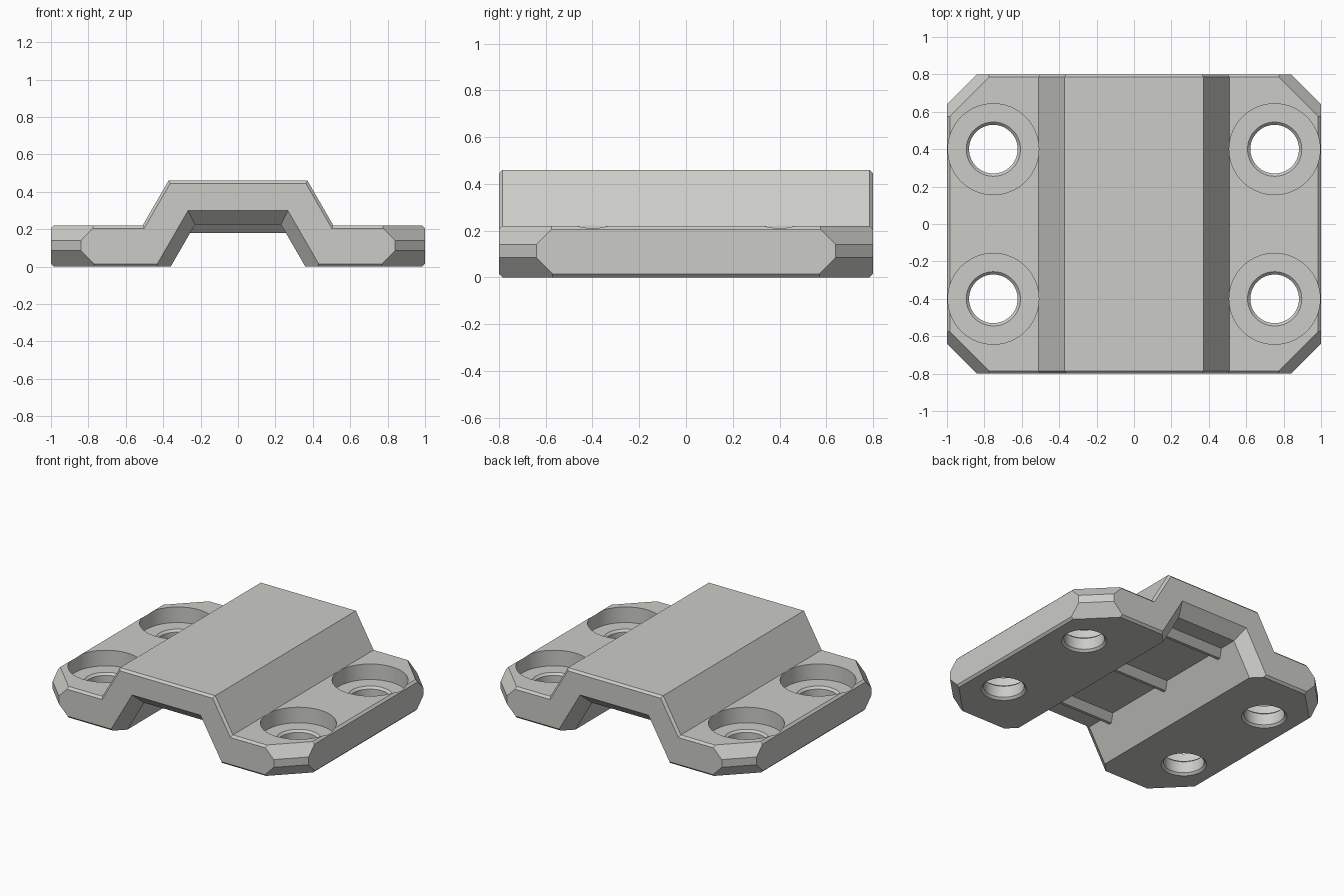
import bpy, bmesh, math
from mathutils import Vector

if "Cube" in bpy.data.objects:
    bpy.data.objects.remove(bpy.data.objects["Cube"])

T = math.tan(math.radians(30))      # lean of the hump walls
C = 0.015                           # small edge chamfer

grey = bpy.data.materials.new("warm_grey")
grey.diffuse_color = (0.6, 0.6, 0.57, 1)
grey.use_nodes = True
grey.node_tree.nodes["Principled BSDF"].inputs["Base Color"].default_value = grey.diffuse_color


def make_object(name, bm):
    bmesh.ops.recalc_face_normals(bm, faces=bm.faces)
    mesh = bpy.data.meshes.new(name)
    bm.to_mesh(mesh)
    bm.free()
    mesh.materials.append(grey)
    ob = bpy.data.objects.new(name, mesh)
    bpy.context.collection.objects.link(ob)
    return ob


def loft(bm, rings, close=False):
    """Skin a list of equal-length point loops; cap the ends unless closed."""
    vs = [[bm.verts.new(p) for p in r] for r in rings]
    n = len(rings[0])
    for a, b in zip(vs, vs[1:]):
        for i in range(n):
            j = (i + 1) % n
            bm.faces.new((a[i], a[j], b[j], b[i]))
    bm.faces.new(vs[0][::-1])
    bm.faces.new(vs[-1])


def section(y, o, f):
    """Bracket section: o insets the outer outline, f widens the channel."""
    def inner(z):
        return 0.36 + f - T * z

    def outer(z):
        return 0.637 - o / math.cos(math.radians(30)) - T * z
    ceil = 0.225 + 0.94 * f
    half = [(inner(ceil), ceil), (inner(o), o),
            (1 - C - o, o), (1 - o, C + o), (1 - o, 0.22 - C - o), (1 - C - o, 0.22 - o),
            (outer(0.22 - o), 0.22 - o), (outer(0.46 - o), 0.46 - o)]
    pts = half + [(-x, z) for x, z in reversed(half)]
    return [(x, y, z) for x, z in pts]


# Bracket body with chamfered ends and flared channel mouths
bm = bmesh.new()
half = [(0.8, C, 0.08), (0.8 - C, 0, 0.08 - C), (0.72, 0, 0)]
stations = [(-y, o, f) for y, o, f in half] + half[::-1]
loft(bm, [section(*s) for s in stations])

# Corner cuts: one upright and two sloping planes at each corner
for sx in (-1, 1):
    for sy in (-1, 1):
        for nz, d in ((0, 1.64), (1, 1.78), (-1, 1.555)):
            n = Vector((sx, sy, nz))
            res = bmesh.ops.bisect_plane(
                bm, geom=bm.verts[:] + bm.edges[:] + bm.faces[:], dist=1e-5,
                plane_co=n * d / n.length_squared, plane_no=n.normalized(), clear_outer=True)
            rim = [e for e in res["geom_cut"] if isinstance(e, bmesh.types.BMEdge)]
            bmesh.ops.holes_fill(bm, edges=rim, sides=0)
body = make_object("bracket_body", bm)

# Stepped bolt holes: counterbore, bore and chamfered bore rims
bm = bmesh.new()
bore = [(0.15, -0.01), (0.145, 0), (0.13, 0.015), (0.13, 0.095),
        (0.145, 0.11), (0.243, 0.11), (0.243, 0.25)]
N = 64
for sx in (-1, 1):
    for sy in (-1, 1):
        loft(bm, [[(sx * 0.752 + r * math.cos(2 * math.pi * i / N),
                    sy * 0.4 + r * math.sin(2 * math.pi * i / N), z) for i in range(N)]
                  for r, z in bore])
cutter = make_object("bolt_hole_cutter", bm)
cutter.hide_render = True
mod = body.modifiers.new("bolt_holes", 'BOOLEAN')
mod.operation, mod.solver, mod.object = 'DIFFERENCE', 'EXACT', cutter
bpy.context.view_layer.objects.active = body
body.select_set(True)
bpy.ops.object.modifier_apply(modifier=mod.name)
bpy.data.objects.remove(cutter)
bpy.ops.object.shade_smooth_by_angle(angle=math.radians(20))

# Grip ribs across the channel ceiling
for y in (-0.54, 0, 0.54):
    bm = bmesh.new()
    rings = []
    for s in (-1, 1):
        rings.append([(s * (0.365 - T * z), y + dy, z) for dy, z in
                      ((-0.06, 0.23), (-0.01, 0.18), (0.01, 0.18), (0.06, 0.23))])
    loft(bm, rings)
    make_object("channel_rib", bm)
